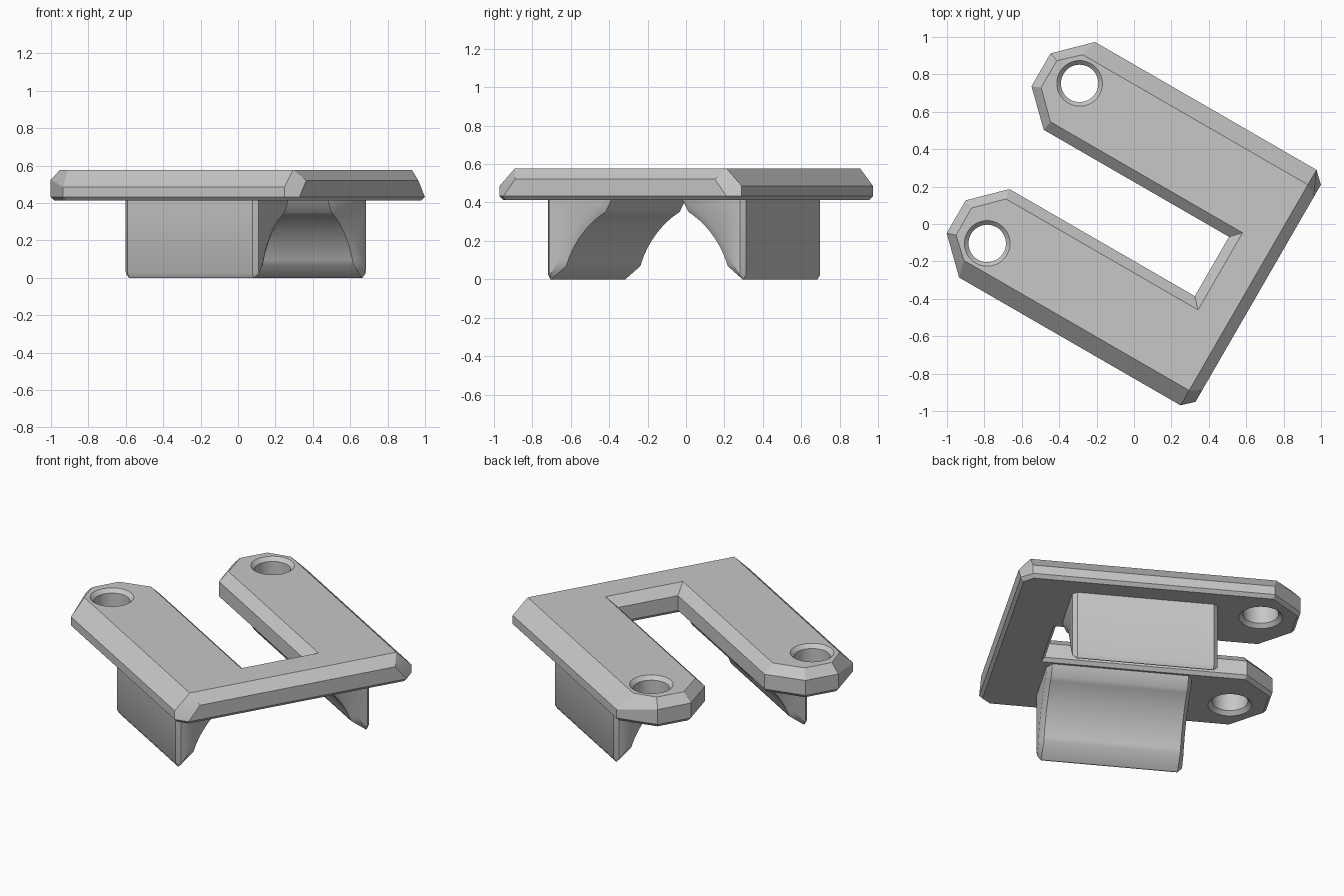
import bpy, bmesh
from math import sin, cos, pi, radians

cube = bpy.data.objects.get("Cube")
if cube:
    bpy.data.objects.remove(cube, do_unlink=True)

TOP, BASE = 0.578, 0.413

grey = bpy.data.materials.new("plain grey")
grey.use_nodes = True
grey.diffuse_color = (0.57, 0.57, 0.57, 1)
grey.node_tree.nodes["Principled BSDF"].inputs["Base Color"].default_value = grey.diffuse_color


def loft(name, rings):
    """Skin a list of equal-length point rings and cap both ends."""
    bm = bmesh.new()
    rows = [[bm.verts.new(p) for p in ring] for ring in rings]
    for a, b in zip(rows, rows[1:]):
        for i in range(len(a)):
            j = (i + 1) % len(a)
            bm.faces.new((a[i], a[j], b[j], b[i]))
    bm.faces.new(rows[0][::-1])
    bm.faces.new(rows[-1])
    bmesh.ops.remove_doubles(bm, verts=bm.verts, dist=0.0005)
    bmesh.ops.recalc_face_normals(bm, faces=bm.faces)
    mesh = bpy.data.meshes.new(name)
    bm.to_mesh(mesh)
    bm.free()
    mesh.materials.append(grey)
    obj = bpy.data.objects.new(name, mesh)
    bpy.context.collection.objects.link(obj)
    # The whole part is turned about the vertical axis
    obj.rotation_euler.z = radians(-30)
    obj.location = (0.006, 0.01, 0)
    return obj


def mirrored(half, heights):
    """Close a half outline across the centre line."""
    ring = [(x, y, z) for (x, y), z in zip(half, heights)]
    return ring + [(x, -y, z) for x, y, z in reversed(ring)]


# U-shaped plate: bottom, lower side edge, upper side edge, top
bottom = [(0.492, 0.201), (-0.663, 0.201), (-0.825, 0.36), (-0.825, 0.548),
          (-0.66, 0.709), (0.692, 0.709), (0.742, 0.662)]
side = [(0.474, 0.183), (-0.67, 0.183), (-0.843, 0.352), (-0.843, 0.555),
        (-0.667, 0.727), (0.70, 0.727), (0.76, 0.67)]
# The corner facets lean inwards along the end bar
upper_side = side[:-1] + [(0.76, 0.60)]
top = [(0.526, 0.238), (-0.66, 0.238), (-0.795, 0.372), (-0.794, 0.539),
       (-0.69, 0.635), (0.70, 0.635), (0.70, 0.635)]
side_tops = [0.523, 0.523, 0.525, 0.525, 0.486, 0.486, 0.521]
plate = loft("plate", [
    mirrored(bottom, [BASE] * 7),
    mirrored(side, [BASE + 0.02] * 7),
    mirrored(upper_side, side_tops),
    mirrored(top, [TOP] * 7),
])


def circle(y, r, z, n=48):
    return [(-0.628 + r * cos(2 * pi * i / n), y + r * sin(2 * pi * i / n), z)
            for i in range(n)]


# Countersunk screw holes through the arm ends
for name, s in (("left", 1), ("right", -1)):
    y = 0.494 * s
    cutter = loft(name + "_hole_cutter", [
        circle(y, 0.142, BASE - 0.02), circle(y, 0.10, BASE + 0.022),
        circle(y, 0.10, TOP - 0.022), circle(y, 0.142, TOP + 0.02)])
    cutter.hide_render = True
    cutter.hide_set(True)
    hole = plate.modifiers.new(name + "_hole", 'BOOLEAN')
    hole.operation = 'DIFFERENCE'
    hole.solver = 'EXACT'
    hole.object = cutter


def jaw_section(x, s, inset):
    """Flat outer wall and concave inner arc, shrunk by the inset."""
    out = 0.595
    pts = [(out - inset, 0.42), (out - inset, 0.025 + inset / 2),
           (out - 0.015 - inset / 2, inset), (out - 0.02 - inset / 4, inset)]
    radius = 0.513 + 1.9 * inset
    for i in range(15):
        a = radians(19 + 3 * i)
        pts.append((radius * cos(a), radius * sin(a) - 0.098))
    pts.append((0.21 + 2 * inset, 0.42))
    return [(x, s * y, z) for y, z in pts]


# Curved gripping jaws under the two arms
jaws = []
for name, s in (("left_jaw", 1), ("right_jaw", -1)):
    jaws.append(loft(name, [
        jaw_section(-0.37, s, 0.022), jaw_section(-0.345, s, 0),
        jaw_section(0.426, s, 0), jaw_section(0.451, s, 0.022)]))

# Smooth only the arcs and hole walls
for obj in [plate] + jaws:
    bpy.ops.object.select_all(action='DESELECT')
    obj.select_set(True)
    bpy.context.view_layer.objects.active = obj
    for m in list(obj.modifiers):
        bpy.ops.object.modifier_apply(modifier=m.name)
    bpy.ops.object.shade_smooth_by_angle(angle=radians(15 if obj is plate else 35))
